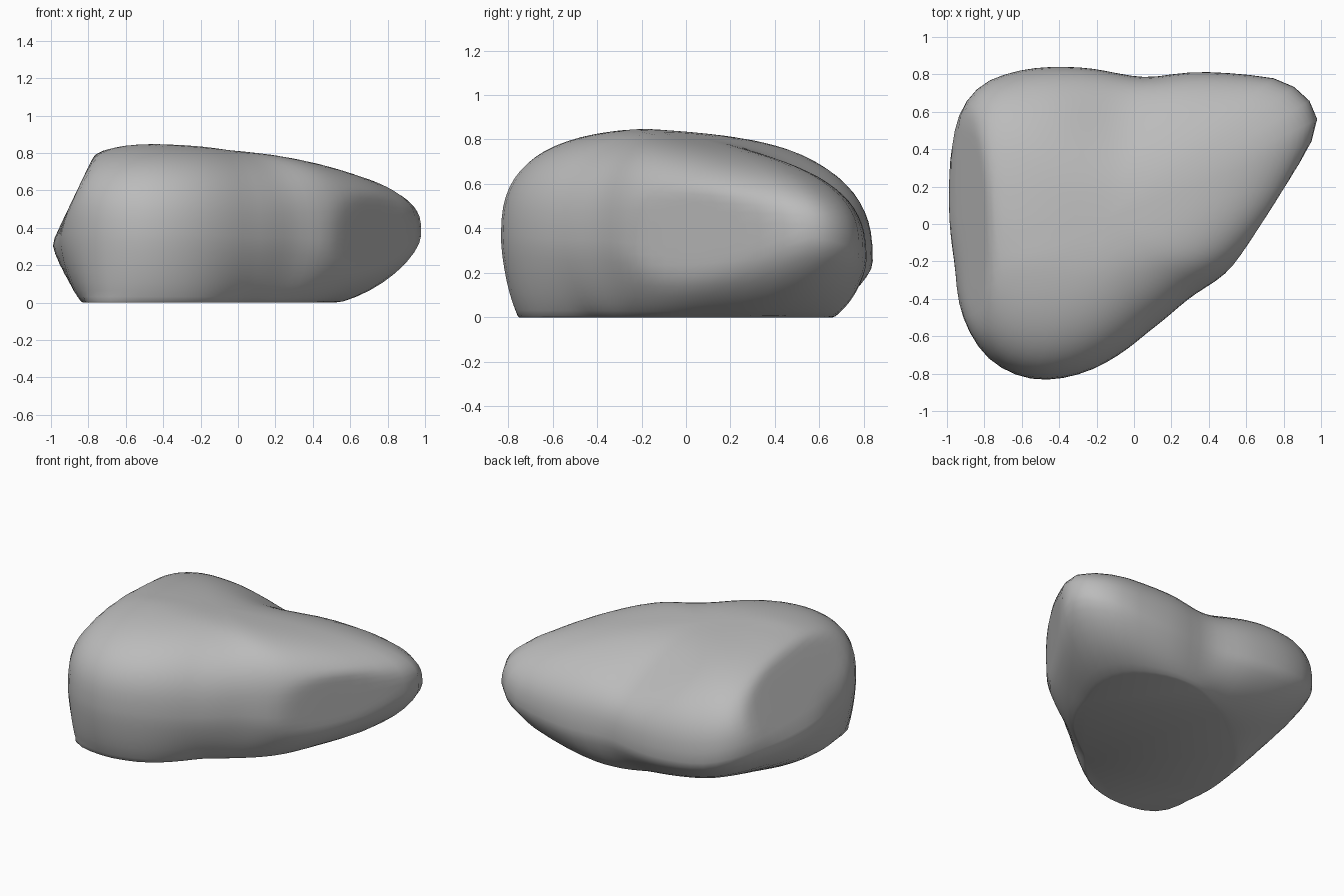
import bpy, bmesh, math
from mathutils import Vector

if "Cube" in bpy.data.objects:
    bpy.data.objects.remove(bpy.data.objects["Cube"])

CX, CY = -0.15, 0.03          # axis that the rock is lofted around
SEG = 72

# Widest outline: x, y, height of the widest point
WIDE = [(1.0, .57, .36), (.92, .69, .33), (.8, .775, .3), (.6, .8, .27),
        (.35, .815, .25), (.05, .785, .25), (-.3, .84, .24), (-.7, .8, .27),
        (-.8, .76, .3), (-.9, .66, .33), (-.975, .47, .35), (-1.0, .15, .34),
        (-.965, -.2, .34), (-.94, -.42, .35), (-.87, -.6, .36), (-.77, -.73, .36),
        (-.6, -.82, .36), (-.45, -.835, .36), (-.25, -.79, .36), (-.05, -.68, .35),
        (.1, -.56, .34), (.3, -.395, .34), (.5, -.26, .32), (.71, -.02, .31),
        (.9, .3, .34)]
# Flat underside outline
BASE = [(.52, .3), (.48, .5), (.3, .63), (.04, .65), (-.19, .55), (-.5, .33),
        (-.76, .04), (-.82, -.4), (-.76, -.67), (-.5, -.75), (-.32, -.72),
        (.06, -.41), (.45, .06)]


def polar(points):
    """Turn outline points into sorted (angle, radius, extra) rows."""
    return sorted((math.atan2(p[1] - CY, p[0] - CX) % math.tau,
                   math.hypot(p[0] - CX, p[1] - CY),
                   p[2] if len(p) > 2 else 0) for p in points)


def sample(rows, a):
    """Smooth closed interpolation of radius and extra at angle a."""
    n = len(rows)
    i = max([k for k in range(n) if rows[k][0] <= a], default=-1)
    p = [rows[(i + k) % n] for k in (-1, 0, 1, 2)]
    gap = (p[2][0] - p[1][0]) % math.tau
    t = ((a - p[1][0]) % math.tau) / gap

    def spline(c):
        h0 = (p[1][0] - p[0][0]) % math.tau
        h2 = (p[3][0] - p[2][0]) % math.tau
        m1 = (p[2][c] - p[0][c]) / (h0 + gap) * gap
        m2 = (p[3][c] - p[1][c]) / (gap + h2) * gap
        return ((2*t**3 - 3*t*t + 1) * p[1][c] + (t**3 - 2*t*t + t) * m1
                + (3*t*t - 2*t**3) * p[2][c] + (t**3 - t*t) * m2)
    return spline(1), spline(2)


def top_height(x, y):
    """Crown that falls to the right and back, with a shallow hollow at the back."""
    h = .85 - .08 * (x + .3) - .1 * max(0, y + .2)
    return h - .07 * math.exp(-((x + .08)**2 + (y - .62)**2) / .07)


# Flat worn faces on the right and left flanks: outward normal and distance
FACETS = [(Vector((.84, -.54, -.05)).normalized(), .545),
          (Vector((-.9, 0, .43)).normalized(), 1.035)]


def worn(v):
    for normal, dist in FACETS:
        over = v.dot(normal) - dist
        if over > 0:
            v = v - normal * over
    return v


wide, base = polar(WIDE), polar(BASE)
bm = bmesh.new()
LOW, HIGH = 9, 18
rings = [[] for _ in range(LOW + HIGH)]
for s in range(SEG):
    a = math.tau * s / SEG
    ca, sa = math.cos(a), math.sin(a)
    R, zw = sample(wide, a)
    rb = min(sample(base, a)[0], R * .97)
    # fuller shoulder toward the two worn flanks
    n = 2.7 + 1.0 * max(0, math.cos(a + .1))**6 + .5 * max(0, -math.cos(a))**4
    for k in range(LOW + HIGH):
        if k < LOW:       # undercut from the underside to the widest line
            t = math.pi / 2 * k / LOW
            z = zw * (1 - math.cos(t)**(2 / 1.5))
            r = rb + (R - rb) * math.sin(t)**(2 / 1.5)
        else:             # rounded shoulder and crown
            t = math.pi / 2 * (k - LOW) / HIGH
            r = R * math.cos(t)**(2 / n)
            h = top_height(CX + r * ca, CY + r * sa)
            z = zw + (h - zw) * math.sin(t)**(2 / n)
        v = worn(Vector((CX + r * ca, CY + r * sa, z)))
        v.z = max(0, v.z)
        rings[k].append(bm.verts.new(v))

for lo, hi in zip(rings, rings[1:]):
    for s in range(SEG):
        e = (s + 1) % SEG
        bm.faces.new((lo[s], lo[e], hi[e], hi[s]))
bm.faces.new(rings[0][::-1])
crown = bm.verts.new((CX, CY, top_height(CX, CY)))
for s in range(SEG):
    bm.faces.new((rings[-1][s], rings[-1][(s + 1) % SEG], crown))

# Soften the loft above the underside
soft = [v for ring in rings[2:] for v in ring] + [crown]
for _ in range(2):
    bmesh.ops.smooth_vert(bm, verts=soft, factor=.4,
                          use_axis_x=True, use_axis_y=True, use_axis_z=True)
bmesh.ops.recalc_face_normals(bm, faces=bm.faces)

mesh = bpy.data.meshes.new("boulder")
bm.to_mesh(mesh)
bm.free()
stone = bpy.data.materials.new("stone_grey")
stone.diffuse_color = (.5, .5, .5, 1)
stone.use_nodes = True
stone.node_tree.nodes["Principled BSDF"].inputs["Base Color"].default_value = stone.diffuse_color
mesh.materials.append(stone)
boulder = bpy.data.objects.new("boulder", mesh)
bpy.context.collection.objects.link(boulder)
bpy.context.view_layer.objects.active = boulder
boulder.select_set(True)
bpy.ops.object.shade_smooth_by_angle(angle=math.radians(40))
